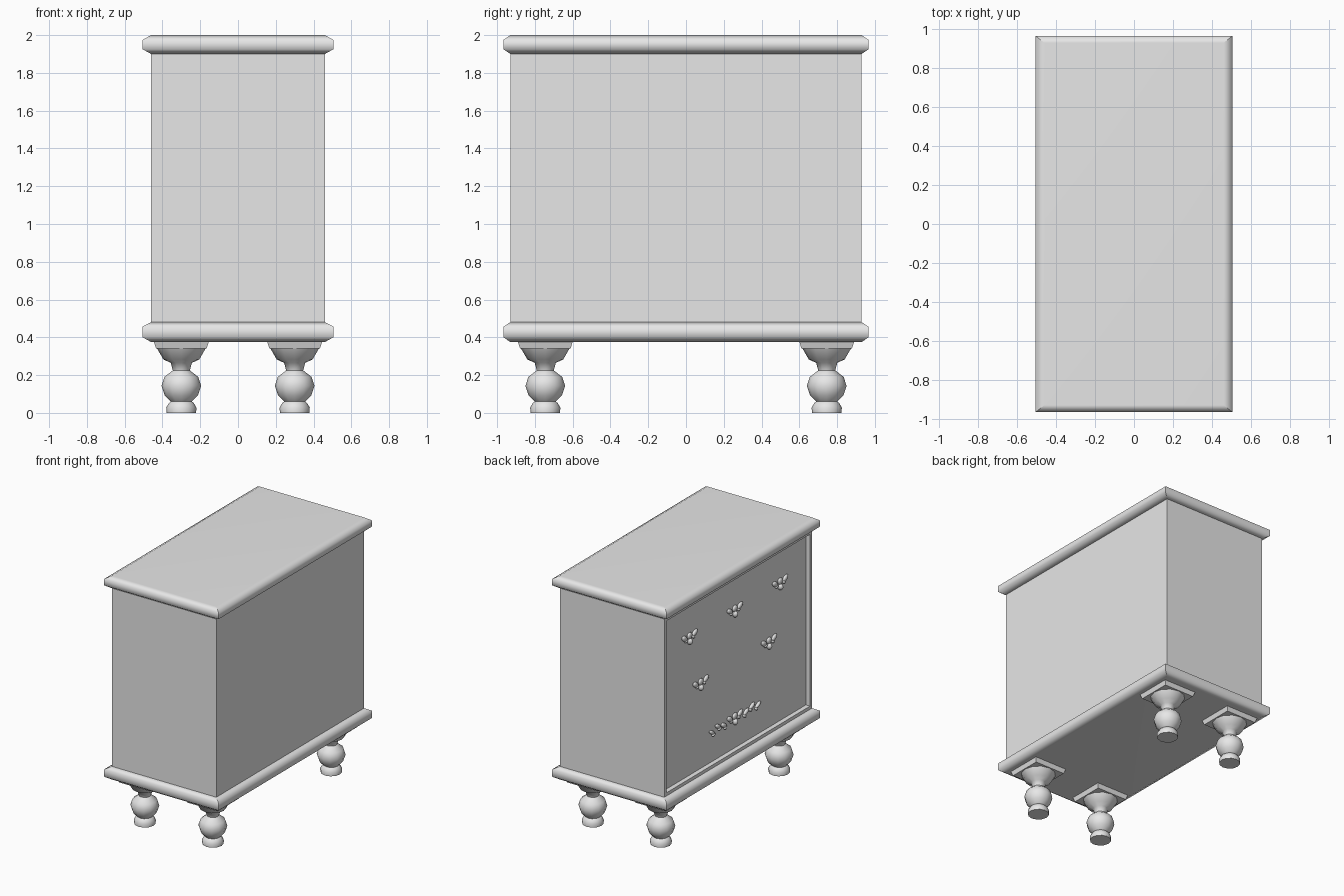
import bpy, bmesh, math
from mathutils import Matrix, Vector

if "Cube" in bpy.data.objects:
    bpy.data.objects.remove(bpy.data.objects["Cube"], do_unlink=True)

GREY = (0.8, 0.8, 0.8, 1)
paint = bpy.data.materials.new("pale_grey")
paint.use_nodes = True
paint.diffuse_color = GREY
for node in paint.node_tree.nodes:
    if node.type == "BSDF_PRINCIPLED":
        node.inputs["Base Color"].default_value = GREY


def finish(name, bm):
    bmesh.ops.recalc_face_normals(bm, faces=bm.faces[:])
    mesh = bpy.data.meshes.new(name)
    bm.to_mesh(mesh)
    bm.free()
    mesh.materials.append(paint)
    obj = bpy.data.objects.new(name, mesh)
    bpy.context.collection.objects.link(obj)
    return obj


def smooth(obj, degrees):
    bpy.ops.object.select_all(action="DESELECT")
    obj.select_set(True)
    bpy.context.view_layer.objects.active = obj
    bpy.ops.object.shade_smooth_by_angle(angle=math.radians(degrees))


def box(bm, size, centre):
    m = Matrix.Translation(centre) @ Matrix.Diagonal((*size, 1))
    return bmesh.ops.create_cube(bm, size=1, matrix=m)


HALF_X, HALF_Y = 0.46, 0.93
Z_LOW, Z_HIGH = 0.48, 1.9
RECESS = 0.035

# Cabinet body with a recessed drawer front on the -x side
bm = bmesh.new()
box(bm, (2 * HALF_X, 2 * HALF_Y, Z_HIGH - Z_LOW), (0, 0, (Z_LOW + Z_HIGH) / 2))
bm.normal_update()
front = min(bm.faces, key=lambda f: f.calc_center_median().x)
bmesh.ops.inset_individual(bm, faces=[front], thickness=0.036)
bmesh.ops.inset_individual(bm, faces=[front], thickness=0.002)
for v in front.verts:
    v.co.x += RECESS
finish("cabinet_body", bm)


# Top and base slabs: stacked rectangles that swell outwards
def moulded_slab(name, profile):
    bm = bmesh.new()
    rings = []
    for grow, z in profile:
        x, y = HALF_X + grow, HALF_Y + grow * 0.8
        corners = ((-x, -y), (x, -y), (x, y), (-x, y))
        rings.append([bm.verts.new((cx, cy, z)) for cx, cy in corners])
    for low, high in zip(rings, rings[1:]):
        for i in range(4):
            j = (i + 1) % 4
            bm.faces.new((low[i], low[j], high[j], high[i]))
    bm.faces.new(rings[0][::-1])
    bm.faces.new(rings[-1])
    for f in bm.faces:
        f.smooth = True
    # mitred corners stay crisp
    for e in bm.edges:
        e.smooth = abs(e.verts[0].co.z - e.verts[1].co.z) < 0.001
    obj = finish(name, bm)
    mod = obj.modifiers.new("flat_tops", "WEIGHTED_NORMAL")
    mod.keep_sharp = True
    return obj


moulded_slab("top_slab", [(0, 1.9), (0.045, 1.925), (0.045, 1.975), (0, 2.0)])
moulded_slab("base_slab", [(0, 0.375), (0.045, 0.4), (0.045, 0.457), (0, Z_LOW)])

# Turned legs, each under a square plate
LEG = [(0.078, 0), (0.08, 0.028), (0.066, 0.052), (0.056, 0.06),
       (0.088, 0.092), (0.105, 0.143), (0.09, 0.19), (0.045, 0.225),
       (0.056, 0.265), (0.095, 0.283), (0.128, 0.34)]
SIDES = 12


def turned_leg(name, x, y):
    bm = bmesh.new()
    rings = []
    for r, z in LEG:
        angles = [2 * math.pi * i / SIDES for i in range(SIDES)]
        rings.append([bm.verts.new((x + r * math.cos(a), y + r * math.sin(a), z))
                      for a in angles])
    for low, high in zip(rings, rings[1:]):
        for i in range(SIDES):
            j = (i + 1) % SIDES
            bm.faces.new((low[i], low[j], high[j], high[i]))
    bm.faces.new(rings[0][::-1])
    bm.faces.new(rings[-1])
    smooth(finish(name, bm), 50)


for sx, side in ((-1, "right"), (1, "left")):
    for sy, end in ((-1, "front"), (1, "back")):
        x, y = sx * 0.3, sy * 0.745
        turned_leg(f"{end}_{side}_leg", x, y)
        bm = bmesh.new()
        box(bm, (0.29, 0.29, 0.036), (x, y, 0.358))
        for v in bm.verts:
            if v.co.z < 0.35:
                v.co.x += (x - v.co.x) * 0.08
                v.co.y += (y - v.co.y) * 0.08
        finish(f"{end}_{side}_leg_plate", bm)


# Leafy drawer pulls made of flattened lobes and a hanging drop
def lobe(bm, y, z, length, height, tilt=0, depth=0.014):
    m = (Matrix.Translation((RECESS - HALF_X - 0.006, y, z))
         @ Matrix.Rotation(tilt, 4, "X")
         @ Matrix.Diagonal((depth, length, height, 1)))
    bmesh.ops.create_uvsphere(bm, u_segments=10, v_segments=6, radius=1, matrix=m)


def pull(name, y, z, leaves):
    bm = bmesh.new()
    lobe(bm, y, z + 0.012, 0.03, 0.026)
    lobe(bm, y, z - 0.032, 0.02, 0.026, depth=0.026)
    for s in (-1, 1):
        for i in range(leaves):
            offset = 0.065 + i * 0.075
            lift = 0.012 if i % 2 == 0 else -0.008
            lobe(bm, y + s * offset, z + lift, 0.036, 0.02 - i * 0.002, s * 0.5)
            lobe(bm, y + s * (offset - 0.02), z + lift - 0.024, 0.018, 0.012, -s * 0.6)
    smooth(finish(name, bm), 60)


for i, y in enumerate((-0.57, 0, 0.57)):
    pull(f"upper_drawer_pull_{i + 1}", y, 1.61, 1)
for i, y in enumerate((-0.43, 0.43)):
    pull(f"middle_drawer_pull_{i + 1}", y, 1.19, 1)
pull("lower_drawer_pull", 0, 0.752, 4)
